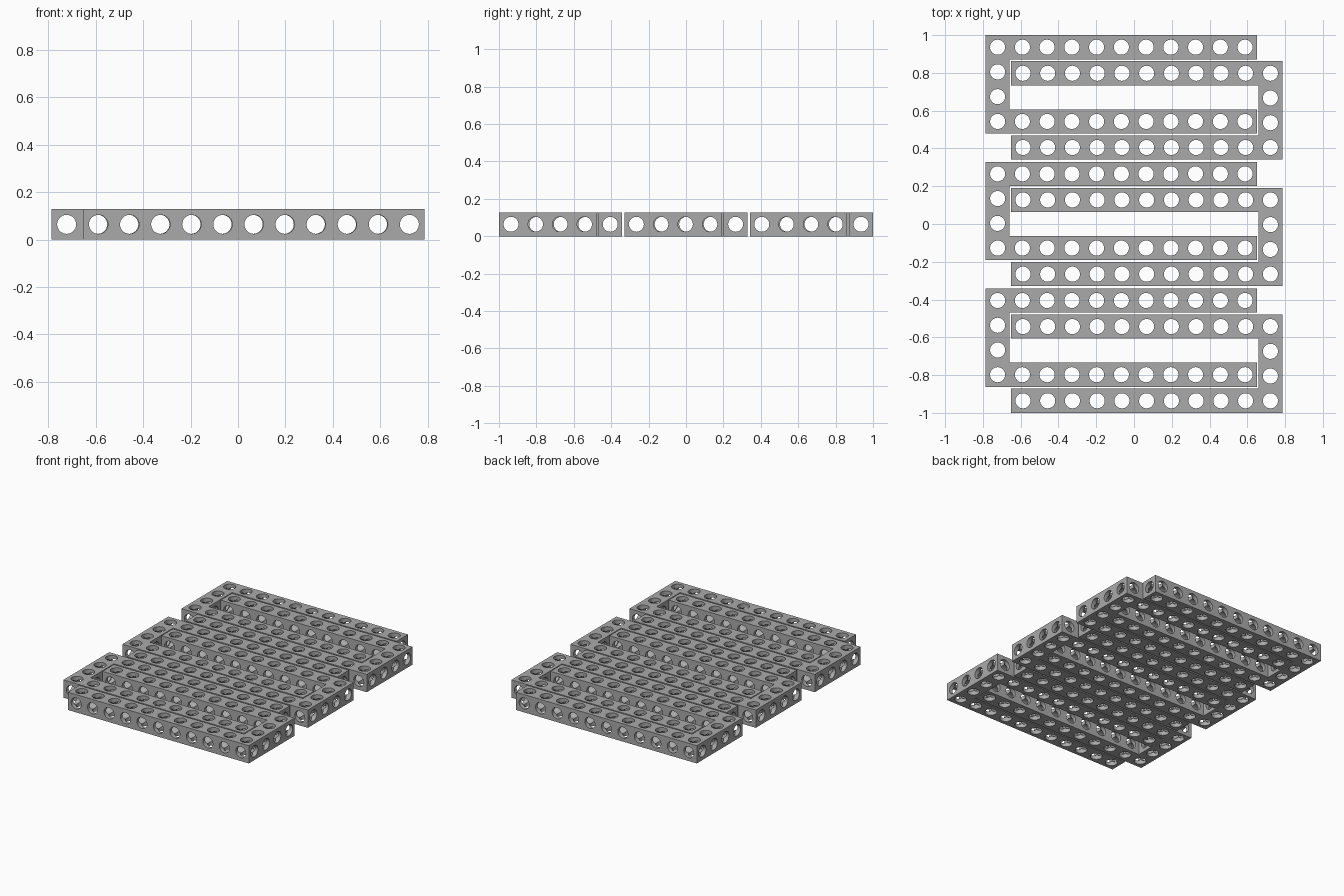
import bpy, bmesh, math
from mathutils import Matrix, Vector

if "Cube" in bpy.data.objects:
    bpy.data.objects.remove(bpy.data.objects["Cube"])

W = 0.128          # bar thickness
P = 0.131          # hole pitch
R = 0.04           # hole radius
LX = 10 * P + W    # arm length
LY = 3 * P + W     # bracket width
LEFT = -0.786      # outer face of the bracket base
ROW = 0.6705       # spacing between brackets

grey = bpy.data.materials.new("metal grey")
grey.diffuse_color = (0.40, 0.40, 0.40, 1)
grey.use_nodes = True
grey.node_tree.nodes["Principled BSDF"].inputs["Base Color"].default_value = grey.diffuse_color


def make_object(name, bm):
    bmesh.ops.recalc_face_normals(bm, faces=bm.faces)
    mesh = bpy.data.meshes.new(name)
    bm.to_mesh(mesh)
    bm.free()
    mesh.materials.append(grey)
    ob = bpy.data.objects.new(name, mesh)
    bpy.context.collection.objects.link(ob)
    return ob


def bores(name, centres, axis, length):
    """One cutter made of parallel cylinders."""
    bm = bmesh.new()
    turn = Vector((0, 0, 1)).rotation_difference(Vector(axis)).to_matrix().to_4x4()
    for c in centres:
        bmesh.ops.create_cone(bm, cap_ends=True, segments=32, radius1=R, radius2=R,
                              depth=length, matrix=Matrix.Translation(c) @ turn)
    ob = make_object(name, bm)
    ob.hide_render = True
    return ob


# U-shaped bracket body, extruded from its outline
bm = bmesh.new()
outline = [(0, 0), (LX, 0), (LX, W), (W, W), (W, LY - W), (LX, LY - W), (LX, LY), (0, LY)]
face = bm.faces.new([bm.verts.new((x, y, 0)) for x, y in outline])
ext = bmesh.ops.extrude_face_region(bm, geom=[face])
bmesh.ops.translate(bm, vec=(0, 0, W),
                    verts=[v for v in ext["geom"] if isinstance(v, bmesh.types.BMVert)])
bracket = make_object("left_bracket_1", bm)

# Bores through every bar in all three directions
h = W / 2
xs = [h + i * P for i in range(11)]
ys = [h + j * P for j in range(4)]
vertical = [(x, y, h) for i, x in enumerate(xs) for j, y in enumerate(ys) if i == 0 or j in (0, 3)]
cutters = [
    bores("vertical_bores", vertical, (0, 0, 1), W + 0.1),
    bores("cross_bores", [(x, LY / 2, h) for x in xs], (0, 1, 0), LY + 0.1),
    bores("long_bores", [(LX / 2, y, h) for y in ys], (1, 0, 0), LX + 0.1),
]
for cutter in cutters:
    mod = bracket.modifiers.new(cutter.name, "BOOLEAN")
    mod.operation = "DIFFERENCE"
    mod.solver = "MANIFOLD"
    mod.object = cutter
bpy.context.view_layer.update()
mesh = bpy.data.meshes.new_from_object(
    bracket.evaluated_get(bpy.context.evaluated_depsgraph_get()))
bracket.modifiers.clear()
bracket.data = mesh
for cutter in cutters:
    bpy.data.objects.remove(cutter)
bpy.ops.object.select_all(action="DESELECT")
bracket.select_set(True)
bpy.context.view_layer.objects.active = bracket
bpy.ops.object.shade_smooth_by_angle(angle=math.radians(30))

# Three left brackets, and three turned half round to interlock from the right
for side, turn in (("left", 0), ("right", math.pi)):
    for k in range(3):
        if side == "left" and k == 0:
            ob = bracket
        else:
            ob = bpy.data.objects.new(f"{side}_bracket_{k + 1}", bracket.data)
            bpy.context.collection.objects.link(ob)
        ob.matrix_world = (Matrix.Rotation(turn, 4, "Z")
                           @ Matrix.Translation((LEFT, 1 - LY - k * ROW, 0)))
